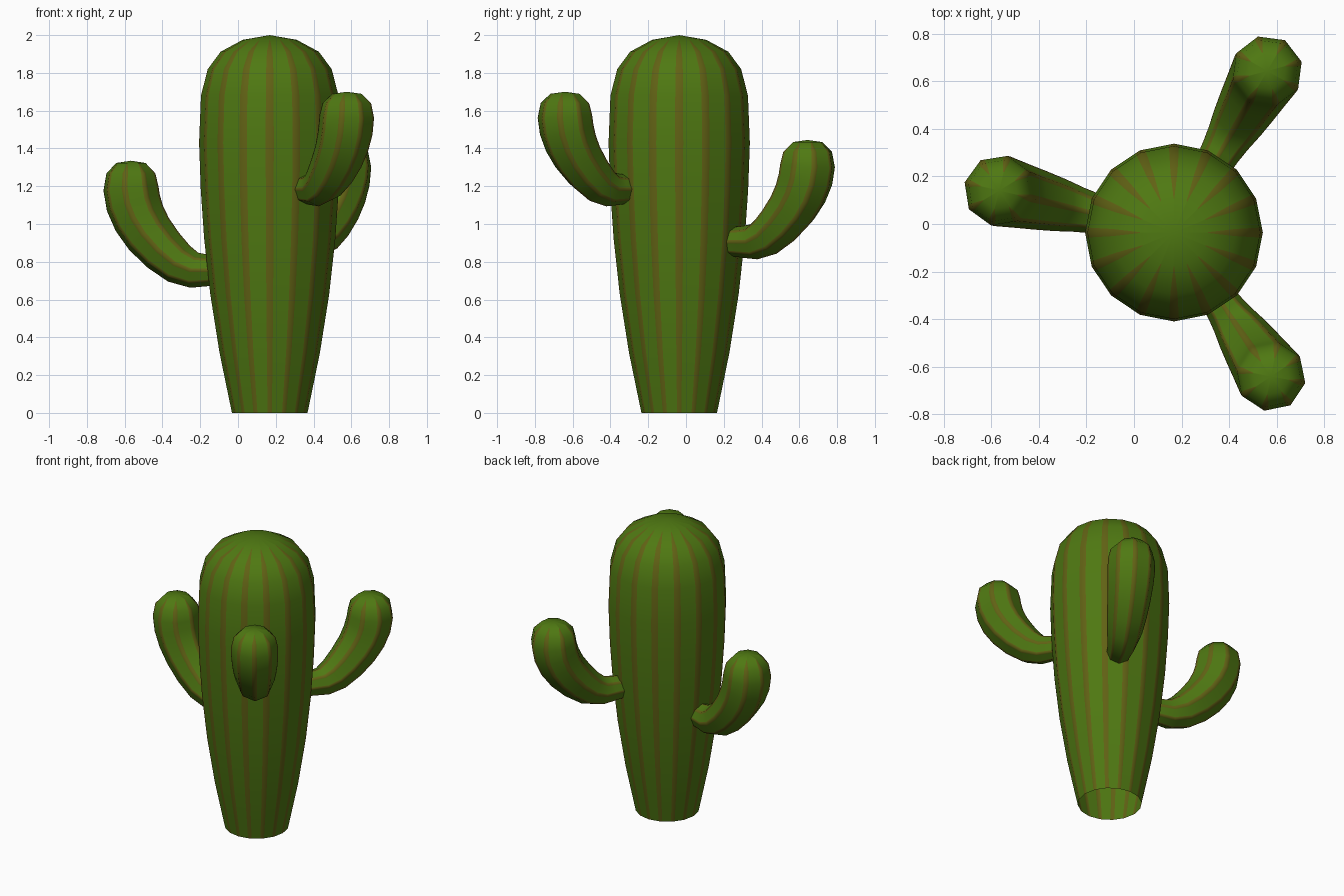
import bpy, bmesh, math
from mathutils import Vector

if "Cube" in bpy.data.objects:
    bpy.data.objects.remove(bpy.data.objects["Cube"])

AXIS = Vector((0.168, -0.036, 0))      # trunk centre line


def material(name, rgb):
    m = bpy.data.materials.new(name)
    m.diffuse_color = (*rgb, 1)
    m.use_nodes = True
    m.node_tree.nodes["Principled BSDF"].inputs["Base Color"].default_value = m.diffuse_color
    return m


GREEN = material("cactus green", (0.078, 0.19, 0.006))
BROWN = material("stripe brown", (0.118, 0.12, 0.007))


def striped_tube(name, rings, apex, sides, frac):
    """rings: (centre, u, w, radius). Brown stripes run along every corner."""
    bm = bmesh.new()
    rows = []
    for i, (c, u, w, r) in enumerate(rings):
        f = frac if i < len(rings) - 1 else 0.03      # stripes taper at the tip
        corner = []
        for k in range(sides):
            a = 2 * math.pi * k / sides
            corner.append(c + (u * math.cos(a) + w * math.sin(a)) * r)
        row = []
        for k in range(sides):
            p, q = corner[k], corner[(k + 1) % sides]
            row += [bm.verts.new(p.lerp(q, t)) for t in (0, f, 1 - f)]
        rows.append(row)
    n = sides * 3
    for a, b in zip(rows, rows[1:]):
        for j in range(n):
            k = (j + 1) % n
            face = bm.faces.new((a[j], a[k], b[k], b[j]))
            face.material_index = 0 if j % 3 == 1 else 1
    tip = bm.verts.new(apex)
    for j in range(n):
        bm.faces.new((rows[-1][j], rows[-1][(j + 1) % n], tip))
    for face in bm.faces:
        face.smooth = True
    bmesh.ops.recalc_face_normals(bm, faces=bm.faces)
    me = bpy.data.meshes.new(name)
    bm.to_mesh(me)
    bm.free()
    me.materials.append(GREEN)
    me.materials.append(BROWN)
    ob = bpy.data.objects.new(name, me)
    bpy.context.collection.objects.link(ob)
    return ob


# Trunk: open at the bottom, domed at the top (radius, height)
X, Y, Z = Vector((1, 0, 0)), Vector((0, 1, 0)), Vector((0, 0, 1))
profile = [(0.2, 0), (0.227, 0.13), (0.266, 0.32), (0.315, 0.63), (0.347, 0.92),
           (0.365, 1.18), (0.374, 1.43), (0.364, 1.68), (0.328, 1.82),
           (0.26, 1.912), (0.143, 1.975)]
striped_tube("trunk", [(AXIS + Z * z, X, Y, r) for r, z in profile],
             AXIS + Z * 2.0, 16, 0.15)

# Arm path: distance from the trunk axis, height, radius
ARM = [(0.25, 0.755, 0.075), (0.345, 0.755, 0.085), (0.41, 0.755, 0.095),
       (0.494, 0.79, 0.112), (0.581, 0.862, 0.126), (0.658, 0.948, 0.137),
       (0.71, 1.03, 0.145), (0.742, 1.11, 0.15), (0.756, 1.19, 0.15),
       (0.756, 1.268, 0.133), (0.756, 1.323, 0.08)]


def arm(name, angle, d_tip, d_scale, z_tip, z_scale, r_scale):
    a = math.radians(angle)
    out = Vector((math.cos(a), math.sin(a), 0))
    side = Z.cross(out)

    def place(d, z):
        return (AXIS + out * (d_tip + (d - 0.756) * d_scale)
                + Z * (z_tip - (1.335 - z) * z_scale))

    pts = [place(d, z) for d, z, r in ARM]
    apex = place(0.756, 1.335)
    ends = pts + [apex]
    rings = []
    for i, p in enumerate(pts):
        t = (ends[i + 1] - ends[max(i - 1, 0)]).normalized()
        rings.append((p, side.cross(t), side, ARM[i][2] * r_scale))
    striped_tube(name, rings, apex, 8, 0.15)


arm("left_arm", 166.5, 0.756, 1.0, 1.335, 1.0, 1.0)
arm("front_right_arm", -56, 0.73, 0.83, 1.70, 0.89, 0.98)
arm("back_right_arm", 60, 0.785, 0.95, 1.445, 0.93, 1.0)
